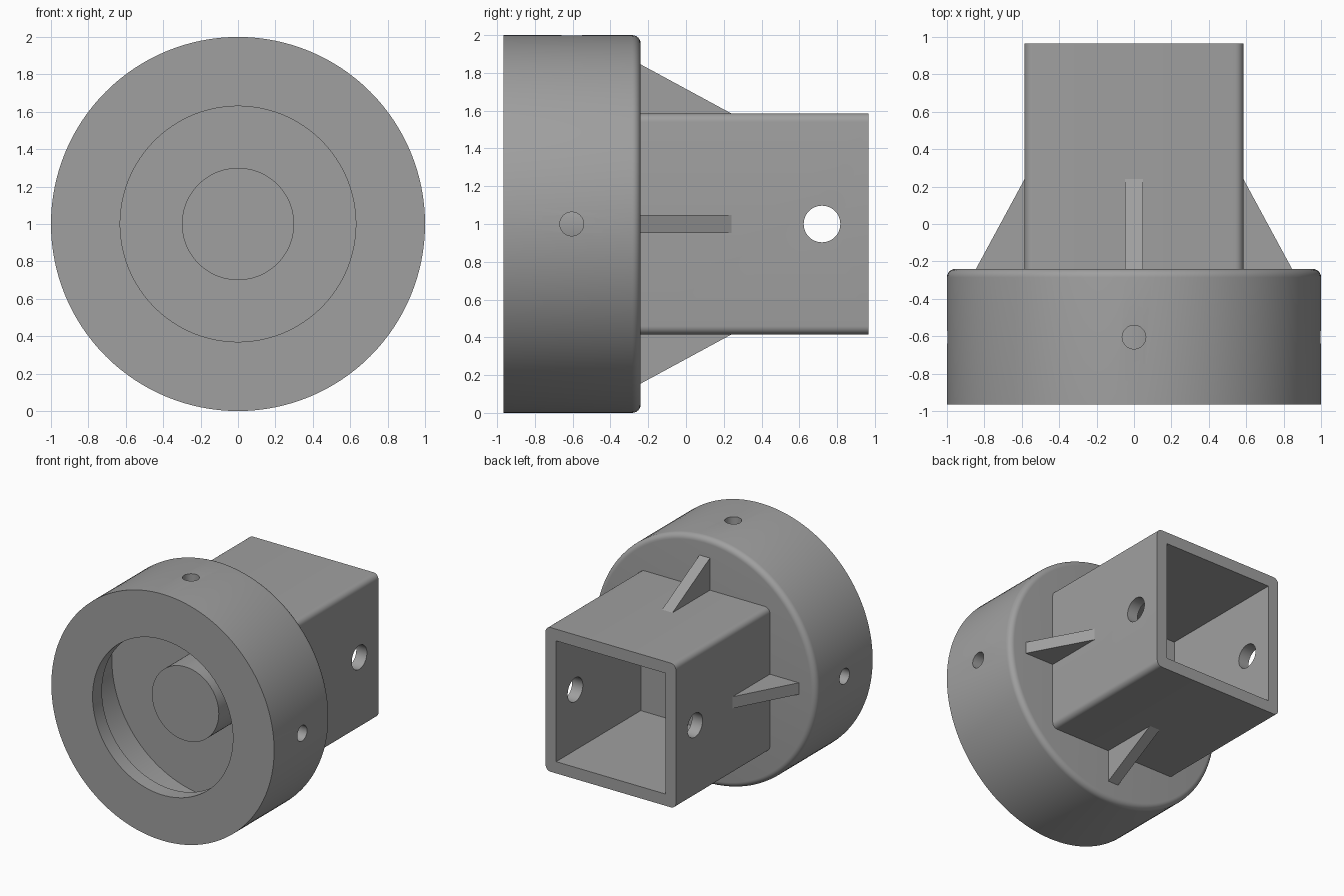
import bpy, bmesh, math
from mathutils import Matrix, Vector

if "Cube" in bpy.data.objects:
    bpy.data.objects.remove(bpy.data.objects["Cube"])

AXIS = Vector((0, 0, 1))  # the socket axis runs along y at this height

grey = bpy.data.materials.new("mid grey")
grey.diffuse_color = (0.35, 0.35, 0.35, 1)
grey.use_nodes = True
grey.node_tree.nodes["Principled BSDF"].inputs["Base Color"].default_value = grey.diffuse_color


def make(name, bm):
    """Turn a bmesh into a named object."""
    bmesh.ops.recalc_face_normals(bm, faces=bm.faces[:])
    me = bpy.data.meshes.new(name)
    bm.to_mesh(me)
    bm.free()
    me.materials.append(grey)
    ob = bpy.data.objects.new(name, me)
    bpy.context.collection.objects.link(ob)
    return ob


def box(name, half, y0, y1, bevel=0.0):
    """Square bar along y, optionally with rounded long edges."""
    bm = bmesh.new()
    size = Matrix.Diagonal((2 * half, y1 - y0, 2 * half, 1))
    place = Matrix.Translation((0, (y0 + y1) / 2, AXIS.z))
    bmesh.ops.create_cube(bm, size=1, matrix=place @ size)
    if bevel:
        long_edges = [e for e in bm.edges
                      if abs(e.verts[0].co.y - e.verts[1].co.y) > 0.1]
        bmesh.ops.bevel(bm, geom=long_edges, offset=bevel, segments=6,
                        profile=0.5, affect='EDGES')
    return make(name, bm)


def rod(name, radius, length, centre, direction):
    bm = bmesh.new()
    turn = Vector(direction).to_track_quat('Z', 'Y').to_matrix().to_4x4()
    bmesh.ops.create_cone(bm, cap_ends=True, segments=48, radius1=radius,
                          radius2=radius, depth=length,
                          matrix=Matrix.Translation(centre) @ turn)
    return make(name, bm)


def activate(ob):
    bpy.ops.object.select_all(action='DESELECT')
    ob.select_set(True)
    bpy.context.view_layer.objects.active = ob


def cut(ob, cutter):
    cutter.hide_render = True
    mod = ob.modifiers.new("cut", 'BOOLEAN')
    mod.operation = 'DIFFERENCE'
    mod.solver = 'EXACT'
    mod.object = cutter
    activate(ob)
    bpy.ops.object.modifier_apply(modifier=mod.name)
    bpy.data.objects.remove(cutter)


def smooth(ob):
    activate(ob)
    bpy.ops.object.shade_smooth_by_angle(angle=math.radians(30))


# Round head: turned profile with lipped cavity, centre post and rounded rear rim
R = 0.045
profile = [(0, -0.24)]
for i in range(7):
    a = math.pi / 2 * (1 - i / 6)
    profile.append((1 - R + R * math.cos(a), -0.24 - R + R * math.sin(a)))
profile += [(1, -0.965), (0.63, -0.965), (0.63, -0.845), (0.88, -0.845),
            (0.88, -0.36), (0.30, -0.36), (0.30, -0.675), (0, -0.675)]
bm = bmesh.new()
pts = [bm.verts.new((r, y, AXIS.z)) for r, y in profile]
edges = [bm.edges.new(pair) for pair in zip(pts, pts[1:])]
bmesh.ops.spin(bm, geom=pts + edges, cent=AXIS, axis=(0, 1, 0),
               angle=2 * math.pi, steps=128, use_merge=True)
bmesh.ops.remove_doubles(bm, verts=bm.verts[:], dist=1e-4)
head = make("round_head", bm)

# Screw holes through the head wall: top, left and right
for d in (Vector((0, 0, 1)), Vector((1, 0, 0)), Vector((-1, 0, 0))):
    centre = AXIS + d * 0.95 + Vector((0, -0.605, 0))
    cut(head, rod("screw_hole", 0.063, 0.4, centre, d))
smooth(head)

# Square socket with a closed inner end and a cross hole
socket = box("square_socket", 0.585, -0.25, 0.965, bevel=0.045)
cut(socket, box("socket_bore", 0.49, -0.12, 1.2))
cut(socket, rod("pin_hole", 0.097, 2, (0, 0.72, AXIS.z), (1, 0, 0)))
smooth(socket)

# Four triangular ribs bracing the socket against the head
for i, side in enumerate(("right", "top", "left", "bottom")):
    bm = bmesh.new()
    outline = [(0.57, -0.25), (0.845, -0.25), (0.845, -0.24),
               (0.585, 0.24), (0.57, 0.24)]
    face = bm.faces.new([bm.verts.new((r, y, -0.047)) for r, y in outline])
    ext = bmesh.ops.extrude_face_region(bm, geom=[face])
    top = [v for v in ext["geom"] if isinstance(v, bmesh.types.BMVert)]
    bmesh.ops.translate(bm, verts=top, vec=(0, 0, 0.094))
    bmesh.ops.transform(bm, verts=bm.verts[:], matrix=Matrix.Translation(AXIS)
                        @ Matrix.Rotation(-i * math.pi / 2, 4, 'Y'))
    make(side + "_rib", bm)
